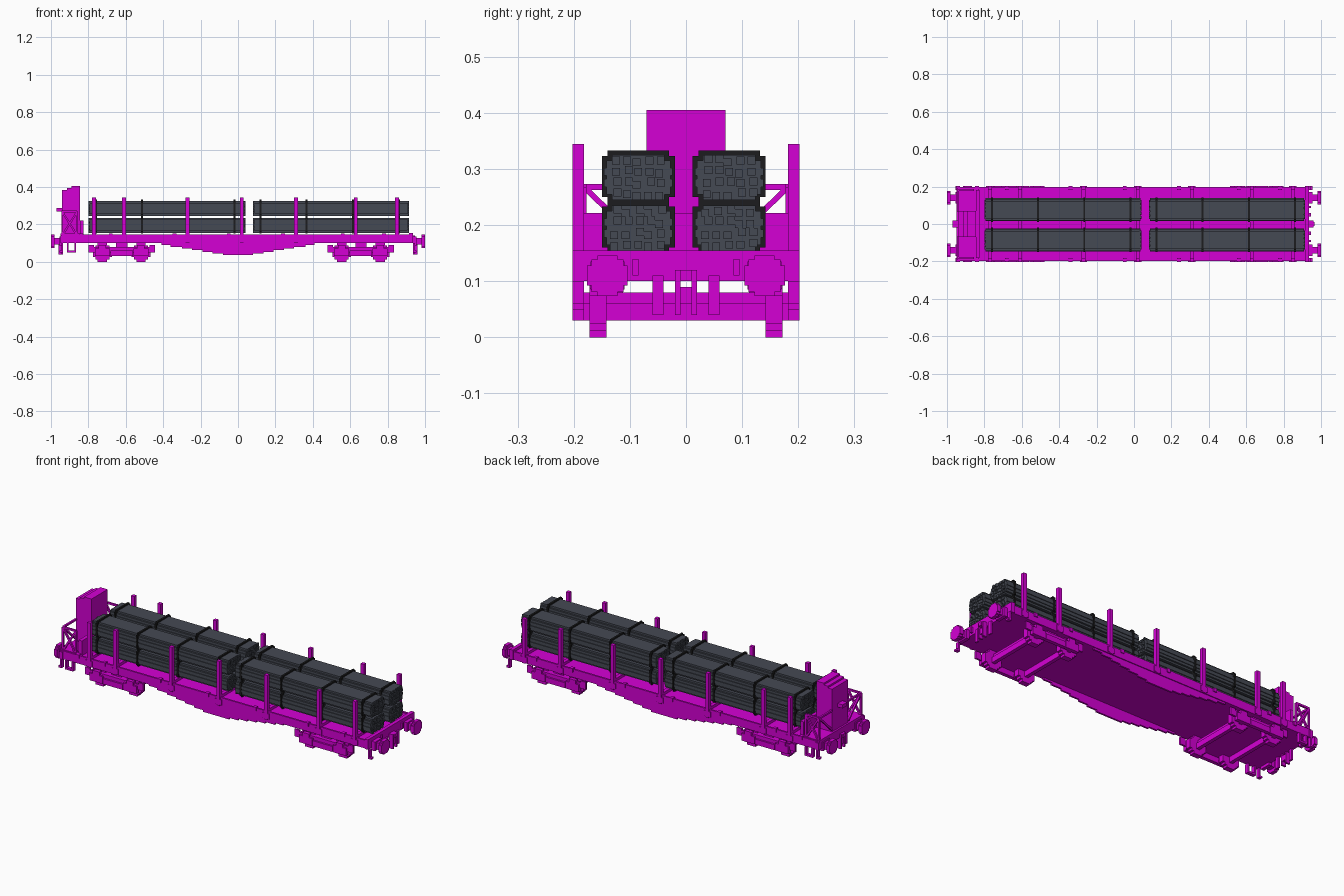
import bpy, bmesh, random
from mathutils import Matrix, Vector

if "Cube" in bpy.data.objects:
    bpy.data.objects.remove(bpy.data.objects["Cube"])
random.seed(4)


def material(name, red, green, blue):
    colour = (red, green, blue, 1)
    made = bpy.data.materials.new(name)
    made.use_nodes = True
    made.diffuse_color = colour
    made.node_tree.nodes["Principled BSDF"].inputs["Base Color"].default_value = colour
    return made


magenta = material("magenta paint", 0.66, 0, 0.66)
grey = material("slate grey timber", 0.06, 0.067, 0.088)
black = material("black strap", 0.012, 0.012, 0.013)


def around(centre, reach):
    return (centre - reach, centre + reach)


class Part:
    """Collects blocks and bars into one flat-shaded object."""
    def __init__(self, name, paint=magenta):
        self.name, self.paint, self.mesh = name, paint, bmesh.new()

    def cube(self, matrix):
        bmesh.ops.create_cube(self.mesh, size=1, matrix=matrix)

    def box(self, *spans):
        middle = Vector([sum(span) / 2 for span in spans])
        size = [max(span) - min(span) for span in spans]
        self.cube(Matrix.Translation(middle) @ Matrix.Diagonal((*size, 1)))

    def pair(self, along, across, height):
        self.box(along, across, height)
        self.box(along, [-y for y in across], height)

    def bar(self, start, end, thickness):
        start, end = Vector(start), Vector(end)
        run = end - start
        turn = run.to_track_quat('Z', 'Y').to_matrix().to_4x4()
        size = Matrix.Diagonal((thickness, thickness, run.length, 1))
        self.cube(Matrix.Translation((start + end) / 2) @ turn @ size)

    def done(self):
        data = bpy.data.meshes.new(self.name)
        self.mesh.to_mesh(data)
        self.mesh.free()
        data.materials.append(self.paint)
        made = bpy.data.objects.new(self.name, data)
        bpy.context.collection.objects.link(made)


# Shared levels and widths
thin = 0.01
half_thin = thin / 2
side = 0.192
sole = 0.1
floor = 0.14
bearer_top = floor + 1.5 * thin
tail, nose = -0.95, 0.935
across = around(0, side)
edge = around(side, thin)
stakes_at = (-0.77, -0.61, -0.27, 0.02, 0.31, 0.63, 0.85)

# Deck, sole bars, cross bearers and end beams
deck = Part("deck")
deck.box((tail + thin, nose), around(0, side - half_thin), (sole, floor))
deck.pair((tail + thin, nose), around(side, half_thin), (sole, floor + half_thin))
for x in stakes_at:
    deck.box(around(x, thin), around(0, side - thin), (floor, bearer_top))
    deck.pair(around(x, 2 * thin), edge, (sole + half_thin, floor - half_thin))
    deck.pair(around(x - 7 * thin, thin), edge, around(floor, thin))
deck.done()

beams = Part("end_beams")
beams.box((nose - 2 * thin, nose), around(0, side + thin), (sole, bearer_top))
beams.box((tail, tail + 2 * thin), around(0, side + thin), (sole, floor))
beams.done()

# Stepped belly girder along each side
belly = Part("belly_girders")
girder = around(side - half_thin, half_thin)
belly.pair(around(0, 0.41), girder, (sole - thin, sole))
belly.pair(around(0, 0.36), girder, (sole - 2 * thin, sole - thin))
for step in range(5):
    bottom = 0.071 - 0.009 * step
    belly.pair(around(0, 0.3 - 0.055 * step), girder, (bottom, bottom + 0.9 * thin))
belly.done()

# Side stakes
stakes = Part("side_stakes")
for x in stakes_at:
    stakes.pair(around(x, thin), edge, (sole, 0.345))
stakes.done()


# Bogies: plate, side frames, springs, axle boxes, axles and blocky wheels
def bogie(name, centre):
    part = Part(name)
    axle_gap, radius = 0.103, 0.05
    frame_top = 0.08
    frame = around(side - half_thin, half_thin)
    pivot = around(side - 5 * thin, 3 * thin)
    part.box(around(centre, axle_gap), around(0, side - thin), (radius + thin, frame_top))
    part.pair(around(centre, 6 * thin), edge, (3 * thin, radius + thin))
    part.pair(around(centre, 3 * thin), pivot, (frame_top, sole))
    part.pair(around(centre, axle_gap + radius + thin), frame, (radius, frame_top))
    for facing in (-1, 1):
        axle = centre + facing * axle_gap
        outer_end = axle + facing * (radius + thin)
        part.pair(around(axle, 4 * thin), edge, (3 * thin, frame_top - thin))
        part.pair(around(axle, 2 * thin), edge, (frame_top - thin, sole - thin))
        part.box(around(axle, thin), around(0, side - thin), (3 * thin, radius + thin))
        part.pair(around(outer_end, 1.5 * thin), frame, (radius, sole - thin))
        wheel = around(side - 3.5 * thin, 1.5 * thin)
        for wide, tall in ((0.5, 1), (0.75, 0.75), (1, 0.5)):
            part.pair(around(axle, radius * wide), wheel, around(radius, radius * tall))
    part.done()


bogie("left_bogie", -0.622)
bogie("right_bogie", 0.657)


# Buffers, coupling, hoses and hanging steps at one end
def end_gear(name, facing):
    part = Part(name)
    buffer_y, buffer_z, disc = 0.14, sole + thin, 0.036

    def put(depth, wide, tall):
        part.pair((facing * nose, facing * (nose + depth)), wide, tall)

    put(1 - nose, around(buffer_y, disc / 2), around(buffer_z, disc / 2))
    put(2 * thin, around(buffer_y, 3 * thin), around(buffer_z, 2.5 * thin))
    for wide, tall in ((0.5, 1), (0.8, 0.8), (1, 0.5)):
        part.pair((facing * (1 - 2 * thin), facing), around(buffer_y, disc * wide),
                  around(buffer_z, disc * tall))
    # Hook between two hanging links, then a hose each side
    put(3 * thin, (0, thin), (sole, sole + 2 * thin))
    put(2 * thin, (0, thin), (sole - 4 * thin, sole - thin))
    put(2.5 * thin, (thin, 2 * thin), (4 * thin, sole + 2 * thin))
    put(thin, (4 * thin, 6 * thin), (4 * thin, sole + thin))
    put(thin, around(9 * thin, half_thin), (sole + thin, floor))
    put(thin, edge, (5 * thin, sole))
    put(2 * thin, edge, (5 * thin, 6 * thin))
    part.done()


end_gear("right_buffers_and_coupling", 1)
end_gear("left_buffers_and_coupling", -1)

# Brake platform with bulkhead and foot steps
cabin_front = -0.845
platform = Part("brake_platform")
platform.box((cabin_front, cabin_front + 2 * thin), around(0, side - thin), (floor, 0.222))
platform.box((tail, cabin_front), across, (floor - half_thin, floor + thin))
foot_step = tail + 6 * thin
for x in around(foot_step, 2 * thin):
    platform.pair(around(x, half_thin), edge, (5 * thin, sole))
platform.pair(around(foot_step, 2.5 * thin), edge, (5 * thin, 6 * thin))
platform.done()

# Brake cabinet with stepped roof and a lamp bracket
cabinet = Part("brake_cabinet")
cabinet_half, cabinet_top = 0.07, 0.405
rail_top = 0.268
for step in range(3):
    setback = step * 2.5 * thin
    cabinet.box((tail + thin + setback, cabin_front), around(0, cabinet_half),
                (floor, cabinet_top - (2 - step) * thin))
cabinet.box((tail - 2 * thin, tail + thin), around(0, 2 * thin), (rail_top, rail_top + 2 * thin))
cabinet.done()

# Platform railing with braces
railing = Part("platform_railing")
rear, fore = tail + thin, cabin_front - 1.5 * thin
for hand in (-1, 1):
    y, cabinet_y = hand * (side - thin), hand * cabinet_half
    rear_foot, rear_head = (rear, y, floor), (rear, y, rail_top)
    fore_foot, fore_head = (fore, y, floor), (fore, y, rail_top)
    for start, end in ((rear_foot, rear_head), (fore_foot, fore_head),
                       (rear_head, fore_head), (rear_foot, fore_head),
                       (rear_head, fore_foot), (rear_head, (rear, cabinet_y, rail_top)),
                       (rear_head, (rear, cabinet_y, floor + 2 * thin))):
        railing.bar(start, end, thin)
railing.done()


# Strapped timber bundles: notched section, uneven log ends
def section(part, along, y, half, bottom, top):
    part.box(along, around(y, half), (bottom + thin, top - thin))
    part.box(along, around(y, half - thin), (bottom, top))


def bundle(name, start, end, y, bottom, top, straps):
    half = 0.057
    logs = Part(name + "_timber", grey)
    body = (start + half_thin, end - half_thin)
    section(logs, body, y, half, bottom, top)
    spacing = (top - bottom) / 4
    for row in range(4):
        z = bottom + (row + 0.5) * spacing
        # Raised log row along each flank
        if row in (1, 2):
            for flank in around(y, half):
                logs.box(body, around(flank, 0.4 * thin), around(z, 0.7 * thin))
        # Staggered log ends
        for column in range(-2, 3):
            for face, inward in ((start, 1), (end, -1)):
                depth = inward * random.choice((thin, half_thin, thin))
                shift = random.choice((-1, 0, 1)) * 0.3 * thin
                logs.box((face, face + depth), around(y + column * 2 * thin + shift, 0.7 * thin),
                         around(z + shift, 0.7 * thin))
    logs.done()
    bands = Part(name + "_straps", black)
    for x in straps:
        section(bands, around(x, half_thin), y, half + 0.8 * thin, bottom - half_thin, top + 0.8 * thin)
    bands.done()


for end_name, start, end in (("left", -0.8, 0.04), ("right", 0.08, 0.915)):
    straps = [start + 0.04 + 0.247 * count for count in range(4)]
    for row_name, y in (("front", -0.085), ("back", 0.077)):
        for level, bottom, top in (("lower", bearer_top, 0.235), ("upper", 0.245, 0.325)):
            bundle(f"{end_name}_{row_name}_{level}", start, end, y, bottom, top, straps)
